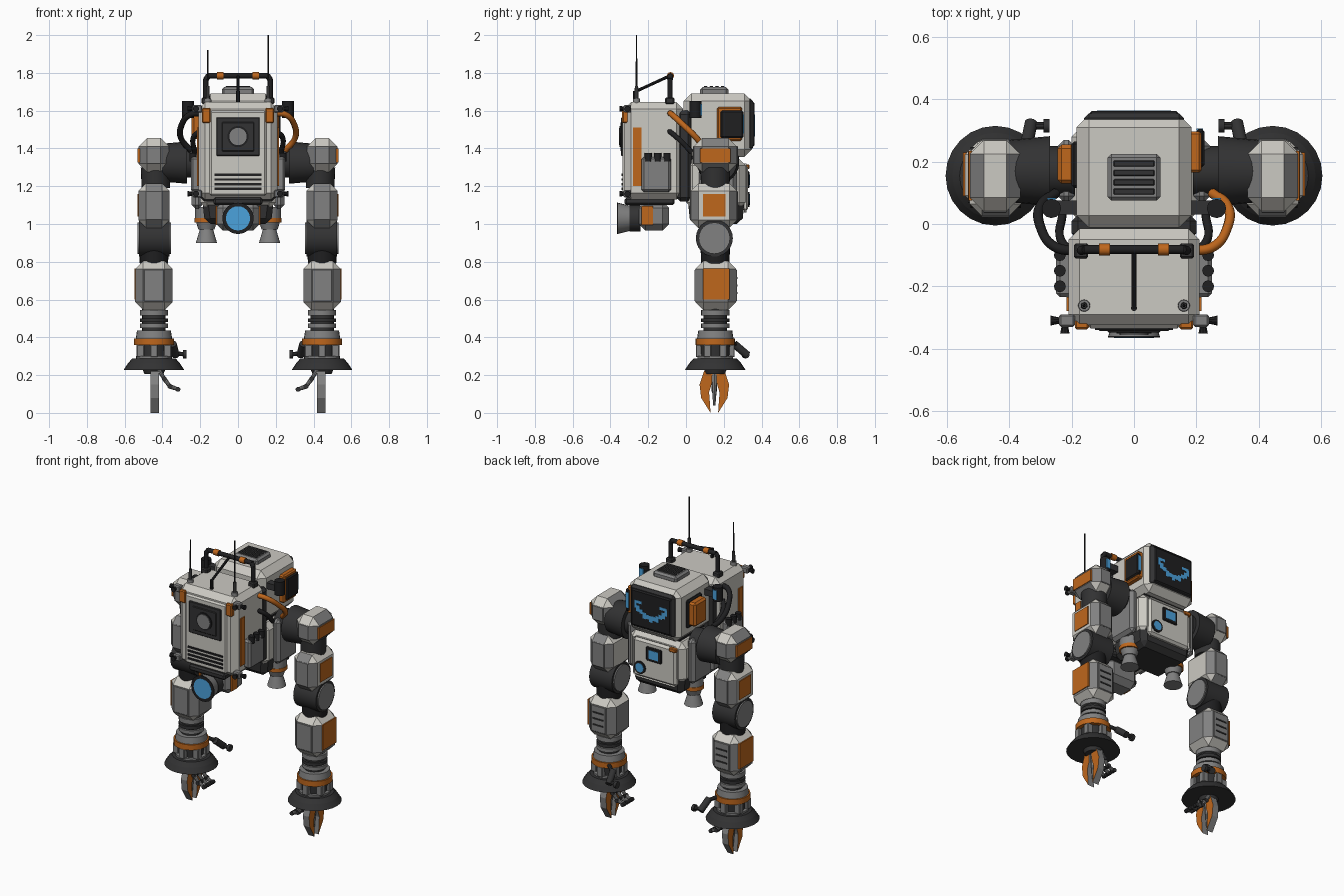
import bpy, bmesh, math
from mathutils import Vector

if "Cube" in bpy.data.objects:
    bpy.data.objects.remove(bpy.data.objects["Cube"])


def mat(name, r, g, b):
    m = bpy.data.materials.new(name)
    m.diffuse_color = (r, g, b, 1)
    m.use_nodes = True
    m.node_tree.nodes["Principled BSDF"].inputs["Base Color"].default_value = m.diffuse_color
    return m


LIGHT = mat("light_grey", 0.6, 0.585, 0.54)
MID = mat("mid_grey", 0.22, 0.22, 0.22)
DARK = mat("dark_grey", 0.032, 0.032, 0.033)
BLACK = mat("black", 0.014, 0.014, 0.015)
ORANGE = mat("orange", 0.52, 0.135, 0.012)
BLUE = mat("blue", 0.07, 0.36, 0.72)


def finish(name, bm, *mats):
    bmesh.ops.recalc_face_normals(bm, faces=bm.faces[:])
    me = bpy.data.meshes.new(name)
    bm.to_mesh(me)
    bm.free()
    for m in mats:
        me.materials.append(m)
    ob = bpy.data.objects.new(name, me)
    bpy.context.collection.objects.link(ob)
    return ob


def smooth(ob):
    bpy.ops.object.select_all(action='DESELECT')
    ob.select_set(True)
    bpy.context.view_layer.objects.active = ob
    bpy.ops.object.shade_smooth_by_angle(angle=math.radians(35))


def box(name, x, y, z, m, bevel=0.0, taper=1.0, second=None, rule=None):
    """Chamfered box from (min, max) ranges; rule(normal) picks the second material."""
    bm = bmesh.new()
    bmesh.ops.create_cube(bm, size=1)
    for v in bm.verts:
        k = taper if v.co.z < 0 else 1
        v.co = [(r[0] + r[1]) / 2 + c * abs(r[1] - r[0]) * f
                for r, c, f in zip((x, y, z), v.co, (k, k, 1))]
    if bevel:
        bmesh.ops.bevel(bm, geom=bm.edges[:], offset=bevel, segments=1, affect='EDGES')
    if rule:
        bm.normal_update()
        for f in bm.faces:
            f.material_index = int(rule(f.normal))
        return finish(name, bm, m, second)
    return finish(name, bm, m)


def cyl(name, a, b, r, m, r2=None, n=24):
    """Cylinder or cone from point a to point b."""
    a, b = Vector(a), Vector(b)
    bm = bmesh.new()
    bmesh.ops.create_cone(bm, cap_ends=True, segments=n, radius1=r,
                          radius2=r if r2 is None else r2, depth=(b - a).length)
    rot = Vector((0, 0, 1)).rotation_difference(b - a).to_matrix().to_4x4()
    bm.transform(rot)
    bmesh.ops.translate(bm, verts=bm.verts[:], vec=(a + b) / 2)
    smooth(finish(name, bm, m))


def stack(name, x, y, rows):
    """Upright turned parts: rows of z0, z1, r0, r1, material."""
    for i, (z0, z1, r0, r1, m) in enumerate(rows):
        cyl(f"{name}_{i}", (x, y, z0), (x, y, z1), r0, m, r1)


def hose(name, pts, r, m):
    cu = bpy.data.curves.new(name, 'CURVE')
    cu.dimensions = '3D'
    cu.bevel_depth, cu.bevel_resolution, cu.use_fill_caps = r, 2, True
    sp = cu.splines.new('BEZIER')
    sp.bezier_points.add(len(pts) - 1)
    for bp, p in zip(sp.bezier_points, pts):
        bp.co = p
        bp.handle_left_type = bp.handle_right_type = 'AUTO'
    cu.materials.append(m)
    bpy.context.collection.objects.link(bpy.data.objects.new(name, cu))


def sx(s, a, b):
    return tuple(sorted((s * a, s * b)))


# Front pack with hatch and vents
box("pack", (-.21, .21), (-.325, -.015), (1.13, 1.645), LIGHT, .035)
box("pack_rear_frame", (-.2, .2), (-.05, .03), (1.12, 1.6), DARK, .02)
box("pack_front_plate", (-.15, .15), (-.335, -.3), (1.15, 1.6), LIGHT, .01)
box("hatch_frame", (-.115, .115), (-.343, -.33), (1.36, 1.565), DARK, .004)
box("hatch_plate", (-.085, .085), (-.348, -.33), (1.385, 1.54), DARK, .004)
cyl("hatch_ring", (0, -.33, 1.463), (0, -.352, 1.463), .056, BLACK)
cyl("hatch_cap", (0, -.33, 1.463), (0, -.356, 1.463), .046, MID)
for i in range(4):
    z = 1.18 + i * .025
    box("pack_vent_slit", (-.125, .125), (-.341, -.33), (z, z + .012), BLACK)
box("pack_lower_lip", (-.13, .13), (-.325, -.06), (1.1, 1.14), DARK, .01)

# Lens pod under the pack
box("lens_pod", (-.115, .115), (-.25, -.09), (.965, 1.12), MID, .035)
cyl("lens_barrel", (0, -.24, 1.03), (0, -.3, 1.03), .07, DARK)
cyl("lens_hood", (0, -.29, 1.03), (0, -.363, 1.03), .065, MID, .083)
cyl("lens_rim", (0, -.36, 1.03), (0, -.3645, 1.03), .083, BLACK)
cyl("lens_glass", (0, -.36, 1.03), (0, -.3655, 1.03), .064, BLUE)

# Roll bar and strut on the pack
cyl("roll_bar", (-.16, -.082, 1.785), (.16, -.082, 1.785), .014, BLACK, n=12)
cyl("roll_strut", (0, -.085, 1.785), (0, -.27, 1.7), .008, BLACK, n=8)
cyl("strut_foot", (0, -.27, 1.64), (0, -.27, 1.705), .01, BLACK, n=8)

# Head with roof vent and face screen
box("head", (-.185, .185), (-.012, .35), (1.355, 1.69), LIGHT, .04)
box("face_frame", (-.16, .16), (.32, .355), (1.39, 1.665), DARK, .015)
box("face_screen", (-.148, .148), (.33, .363), (1.405, 1.65), BLACK, .012)
box("roof_vent", (-.085, .085), (.075, .225), (1.68, 1.724), MID, .012)
for i in range(4):
    y = .094 + i * .03
    box("roof_vent_slat", (-.066, .066), (y, y + .02), (1.715, 1.73), DARK, .003)
for i in range(-4, 5):
    x = i * .023
    z = 1.49 + 5.5 * x * x
    h = .016 if i % 2 else .028
    box("smile_pixel", (x - .012, x + .012), (.36, .3645), (z - h, z + .012), BLUE)
for s in (-1, 1):
    box("eye_bar", sx(s, .065, .115), (.36, .3645), (1.562, 1.58), BLUE)
    box("eye_side", sx(s, .1, .118), (.36, .3645), (1.53, 1.57), BLUE)
box("chin", (-.15, .15), (.03, .28), (1.31, 1.37), BLACK)

# Torso, belly and chest details
box("torso", (-.2, .2), (.0, .315), (1.08, 1.345), LIGHT, .035)
box("belly", (-.19, .19), (.01, .31), (1.0, 1.13), DARK, .03, .92)
box("chest_plate", (-.16, .16), (.3, .328), (1.06, 1.32), LIGHT, .02)
box("chest_display_frame", (-.055, .055), (.32, .336), (1.19, 1.28), BLACK, .005)
box("chest_display", (-.035, .035), (.33, .338), (1.207, 1.263), BLUE)
cyl("chest_light_rim", (.1, .3, 1.13), (.1, .336, 1.13), .04, BLACK)
cyl("chest_light", (.1, .3, 1.13), (.1, .338, 1.13), .029, BLUE)
box("chest_lamp", (-.16, -.11), (.31, .335), (1.29, 1.315), ORANGE, .004)

# Ear modules differ on each side
box("right_ear_plate", (.17, .217), (.165, .297), (1.44, 1.62), ORANGE, .008)
box("right_ear_box", (.2, .226), (.182, .305), (1.455, 1.6), BLACK, .008)
box("right_ear_light", (.2, .222), (.3, .307), (1.48, 1.58), BLUE)
box("left_ear_base", (-.2, -.17), (.115, .265), (1.435, 1.615), BLACK, .008)
box("left_ear_box", (-.245, -.19), (.13, .255), (1.45, 1.605), ORANGE, .012)


def finger(name, x, y, s):
    """Curved claw, orange on its wide faces."""
    prof = [(.01, .24), (.055, .22), (.078, .15), (.07, .08), (.02, 0),
            (.024, .06), (.028, .11), (.012, .16)]
    bm = bmesh.new()
    f = bm.faces.new([bm.verts.new((x - .022, y + s * a, b)) for a, b in prof])
    ext = bmesh.ops.extrude_face_region(bm, geom=[f])
    bmesh.ops.translate(bm, vec=(.044, 0, 0),
                        verts=[g for g in ext['geom'] if isinstance(g, bmesh.types.BMVert)])
    bm.normal_update()
    for g in bm.faces:
        g.material_index = 1 if abs(g.normal.x) > .8 else 0
    finish(name, bm, MID, ORANGE)


def panel(name, x, z, y0, y1, m):
    for y in (y0, y1):
        box(name, x, (y - .004, y + .004), z, m, .003)


for s in (-1, 1):
    # Pack side: stripe, box, canisters, corner pieces, latches
    box("pack_orange_stripe", sx(s, .2, .216), (-.28, -.235), (1.2, 1.51), ORANGE)
    box("pack_corner_plate", sx(s, .145, .19), (-.338, -.29), (1.535, 1.615), ORANGE, .006)
    box("pack_side_box", sx(s, .19, .25), (-.235, -.08), (1.17, 1.355), MID, .012)
    for y in (-.2, -.15, -.1):
        cyl("canister", (s * .238, y, 1.33), (s * .238, y, 1.375), .019, BLACK, n=12)
    for z in (1.16, 1.61):
        box("latch", sx(s, .19, .24), (-.33, -.29), (z - .02, z + .02), MID, .006)
        cyl("latch_nozzle_out", (s * .235, -.31, z), (s * .268, -.31, z), .009, BLACK, .016, 10)
        cyl("latch_nozzle_front", (s * .222, -.32, z), (s * .222, -.352, z), .009, BLACK, .016, 10)
    box("pod_orange_panel", sx(s, .11, .12), (-.235, -.175), (.995, 1.095), ORANGE)
    # Roll bar posts, clamps and antennas
    cyl("bar_post", (s * .17, -.085, 1.64), (s * .17, -.085, 1.77), .014, BLACK, n=12)
    cyl("bar_corner", (s * .17, -.085, 1.765), (s * .155, -.082, 1.787), .015, BLACK, n=12)
    box("bar_foot", sx(s, .147, .193), (-.11, -.062), (1.635, 1.67), DARK, .006)
    cyl("bar_clamp", (s * .077, -.082, 1.785), (s * .112, -.082, 1.785), .019, ORANGE, n=12)
    top = 2.0 if s > 0 else 1.92
    stack("antenna", s * .16, -.262, [(1.63, 1.665, .02, .018, MID), (1.66, 1.73, .011, .009, DARK),
                                      (1.73, top, .005, .003, BLACK)])
    # Hoses and their canister
    hose("upper_hose", [(s * .17, -.085, 1.585), (s * .25, -.075, 1.58), (s * .3, -.01, 1.52),
                        (s * .3, .06, 1.45), (s * .25, .1, 1.39)], .016, ORANGE if s > 0 else BLACK)
    hose("lower_hose", [(s * .19, -.1, 1.5), (s * .235, -.05, 1.46), (s * .23, .03, 1.38)], .014, BLACK)
    cyl("shoulder_canister", (s * .265, .05, 1.56), (s * .265, .05, 1.65), .031, BLACK, n=12)
    box("canister_bracket", sx(s, .17, .25), (.03, .075), (1.58, 1.62), DARK)
    box("canister_light", sx(s, .25, .28), (.078, .084), (1.575, 1.635), BLUE)
    # Belly thrusters
    stack("thruster", s * .167, .16, [(1.03, 1.09, .06, .06, MID), (1.008, 1.032, .063, .063, ORANGE),
                                      (.97, 1.01, .042, .055, MID), (.9, .975, .056, .034, MID)])
    # Shoulder
    box("torso_side", sx(s, .19, .245), (.07, .27), (1.08, 1.37), MID, .02)
    cyl("shoulder_hub", (s * .19, .17, 1.325), (s * .28, .17, 1.325), .08, DARK)
    cyl("shoulder_drum", (s * .27, .17, 1.325), (s * .4, .17, 1.325), .112, DARK, .1)
    cx, y = s * .445, .155
    box("shoulder_shell", sx(s, .365, .527), (.04, .27), (1.275, 1.455), LIGHT, .045,
        second=MID, rule=lambda n: abs(n.x) > .6)
    panel("shoulder_panel", sx(s, .408, .484), (1.318, 1.412), .04, .27, MID)
    box("shoulder_orange", sx(s, .52, .532), (.075, .235), (1.325, 1.4), ORANGE)
    stack("shoulder_joint", s * .435, y, [(1.19, 1.3, .075, .08, DARK)])
    # Upper arm and elbow
    box("upper_arm", sx(s, .362, .528), (.025, .27), (.98, 1.215), LIGHT, .04,
        second=MID, rule=lambda n: abs(n.y) > .6)
    panel("upper_arm_panel", sx(s, .4, .49), (1.02, 1.175), .025, .27, MID)
    box("upper_arm_orange", sx(s, .52, .533), (.09, .21), (1.04, 1.16), ORANGE)
    cyl("elbow", (s * .362, .15, .925), (s * .525, .15, .925), .098, DARK)
    for a, b in ((.354, .37), (.52, .533)):
        cyl("elbow_cap", (s * a, .15, .925), (s * b, .15, .925), .083, MID)
    stack("elbow_neck", cx, y, [(.79, .88, .075, .078, BLACK)])
    # Forearm with slits at the back
    box("forearm", sx(s, .346, .544), (.05, .265), (.545, .805), LIGHT, .042,
        second=MID, rule=lambda n: abs(n.z) < .5)
    panel("forearm_panel", sx(s, .392, .498), (.59, .76), .05, .265, MID)
    box("forearm_orange", sx(s, .536, .549), (.09, .23), (.6, .765), ORANGE)
    for z in (.63, .67, .71):
        box("forearm_slit", sx(s, .405, .485), (.26, .273), (z, z + .009), DARK)
    # Bellows, wrist and skirt
    stack("wrist", cx, y, [
        (.43, .55, .062, .062, DARK), (.515, .545, .075, .075, MID), (.48, .5, .075, .075, DARK),
        (.45, .473, .075, .075, MID), (.395, .435, .096, .09, MID), (.36, .395, .105, .105, ORANGE),
        (.28, .36, .075, .08, DARK), (.285, .3, .095, .095, MID), (.262, .288, .138, .115, DARK),
        (.228, .262, .16, .138, DARK), (.205, .23, .05, .06, DARK)])
    for i in range(6):
        a = math.radians(60 * i + 30)
        px, py = cx + .083 * math.cos(a), y + .083 * math.sin(a)
        box("wrist_block", (px - .02, px + .02), (py - .02, py + .02), (.295, .362), MID, .004)
    # Side lever
    p = [(s * .4, .23, .385), (s * .34, .27, .355), (s * .335, .315, .315), (s * .28, .315, .31)]
    for a, b in zip(p, p[1:]):
        cyl("lever_link", a, b, .012, DARK, n=10)
    cyl("lever_knuckle", (s * .345, .255, .365), (s * .33, .325, .305), .021, DARK, n=12)
    cyl("lever_tip", (s * .29, .315, .31), (s * .272, .315, .31), .022, DARK, n=12)
    # Claws and inner fingers
    for d in (-1, 1):
        finger("claw", s * .44, .15, d)
    cyl("middle_claw", (s * .44, .15, .22), (s * .44, .15, .04), .02, MID, .006, 8)
    for fy in (.11, .15, .19):
        q = [(s * .42, fy, .23), (s * .39, fy, .18), (s * .36, fy, .14), (s * .318, fy, .125)]
        for a, b in zip(q, q[1:]):
            cyl("inner_finger", a, b, .013, MID, .01, 10)
            cyl("finger_knuckle", (b[0], fy - .014, b[2]), (b[0], fy + .014, b[2]), .013, DARK, n=10)
